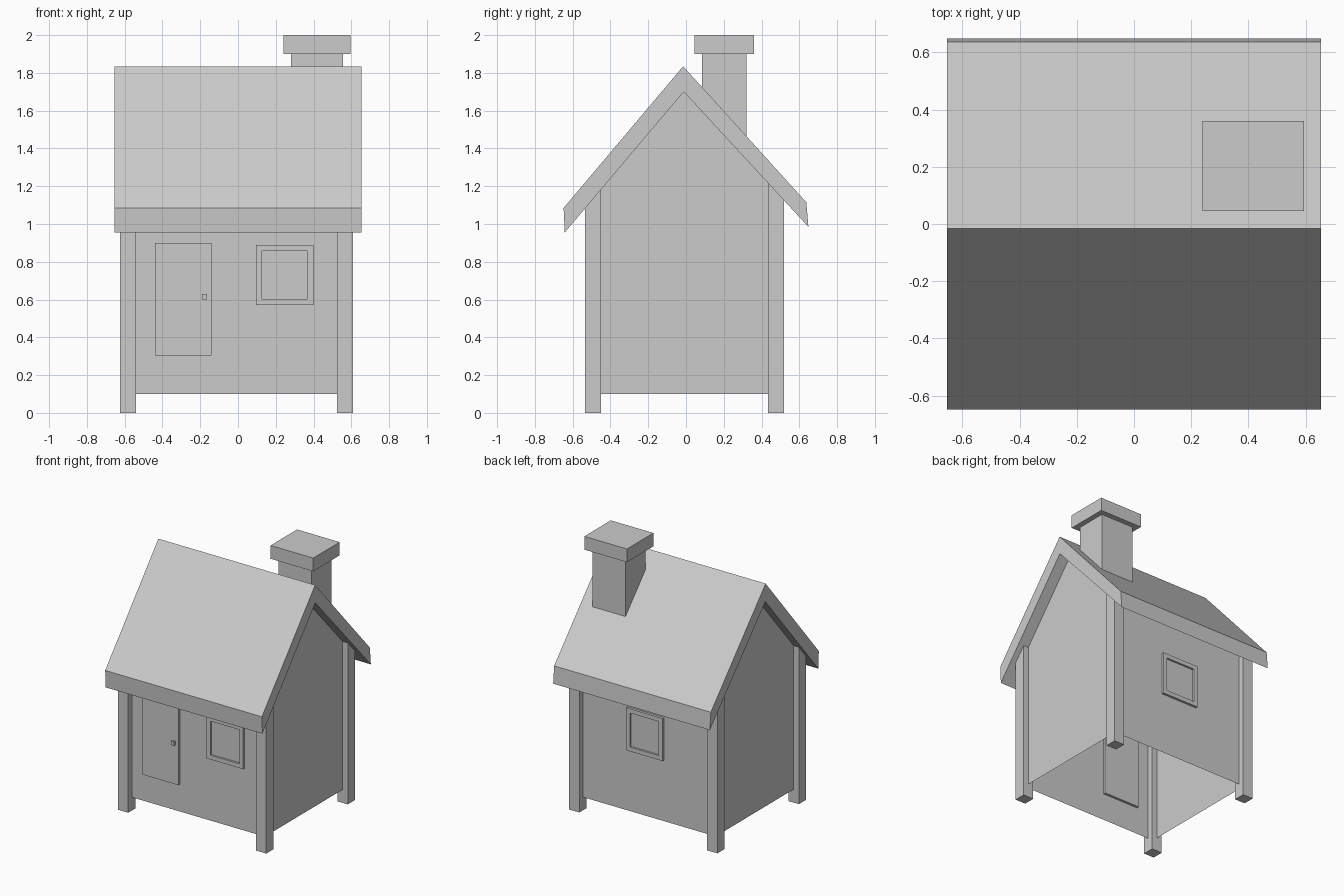
import bpy, bmesh
from mathutils import Vector

if "Cube" in bpy.data.objects:
    bpy.data.objects.remove(bpy.data.objects["Cube"])


def mesh_object(name, bm):
    bmesh.ops.recalc_face_normals(bm, faces=bm.faces[:])
    me = bpy.data.meshes.new(name)
    bm.to_mesh(me)
    bm.free()
    ob = bpy.data.objects.new(name, me)
    bpy.context.collection.objects.link(ob)
    return ob


def box_bm(x0, x1, y0, y1, z0, z1):
    bm = bmesh.new()
    bmesh.ops.create_cube(bm, size=1)
    for v in bm.verts:
        v.co = Vector((x1 if v.co.x > 0 else x0,
                       y1 if v.co.y > 0 else y0,
                       z1 if v.co.z > 0 else z0))
    return bm


def box(name, *b):
    return mesh_object(name, box_bm(*b))


def prism_bm(profile, x0, x1):
    """Extrude a (y, z) profile along x."""
    bm = bmesh.new()
    face = bm.faces.new([bm.verts.new((x0, y, z)) for y, z in profile])
    ext = bmesh.ops.extrude_face_region(bm, geom=[face], use_keep_orig=True)
    moved = [g for g in ext["geom"] if isinstance(g, bmesh.types.BMVert)]
    bmesh.ops.translate(bm, verts=moved, vec=(x1 - x0, 0, 0))
    return bm


def window(name, x0, x1, yc, z0, z1, side):
    """Frame box straddling the wall, with a recessed pane facing outward."""
    bm = box_bm(x0, x1, yc - 0.018, yc + 0.018, z0, z1)
    bm.normal_update()
    pane = max(bm.faces, key=lambda f: f.calc_center_median().y * side)
    bmesh.ops.inset_individual(bm, faces=[pane], thickness=0.045)
    rim = bmesh.ops.extrude_face_region(bm, geom=[pane])
    moved = [g for g in rim["geom"] if isinstance(g, bmesh.types.BMVert)]
    bmesh.ops.translate(bm, verts=moved, vec=(0, -side * 0.014, 0))
    if pane.is_valid:
        bmesh.ops.delete(bm, geom=[pane], context="FACES_ONLY")
    return mesh_object(name, bm)


# Roof: folded slab with slightly uneven slopes
roof = [(-0.648, 1.085), (-0.015, 1.835), (0.637, 1.115),
        (0.648, 0.985), (-0.012, 1.70), (-0.642, 0.955)]
mesh_object("roof", prism_bm(roof, -0.653, 0.653))

# Walls: thin gabled shell, open at the bottom
WF, WB = -0.492, 0.478
gable = [(WF, 0.10), (WB, 0.10), (WB, 1.20), (-0.012, 1.73), (WF, 1.16)]
bm = prism_bm(gable, -0.582, 0.568)
bm.normal_update()
hidden = [f for f in bm.faces
          if f.calc_center_median().z < 0.11 or abs(f.normal.z) > 0.3]
bmesh.ops.delete(bm, geom=hidden, context="FACES_ONLY")
mesh_object("walls", bm)

# Corner posts
for xn, x0 in (("left", -0.625), ("right", 0.525)):
    for yn, y0, top in (("front", -0.535, 1.20), ("back", 0.435, 1.225)):
        box(f"{yn}_{xn}_post", x0, x0 + 0.085, y0, y0 + 0.085, 0, top)

# Chimney and cap
box("chimney", 0.28, 0.555, 0.085, 0.32, 1.42, 1.90)
box("chimney_cap", 0.24, 0.595, 0.045, 0.36, 1.90, 2.0)

# Door with small handle
box("door", -0.44, -0.14, WF - 0.018, WF + 0.018, 0.305, 0.90)
box("door_handle", -0.19, -0.165, WF - 0.032, WF - 0.016, 0.60, 0.63)

# Windows
window("front_window", 0.095, 0.40, WF, 0.57, 0.89, -1)
window("back_window", -0.152, 0.152, WB, 0.56, 0.88, 1)
